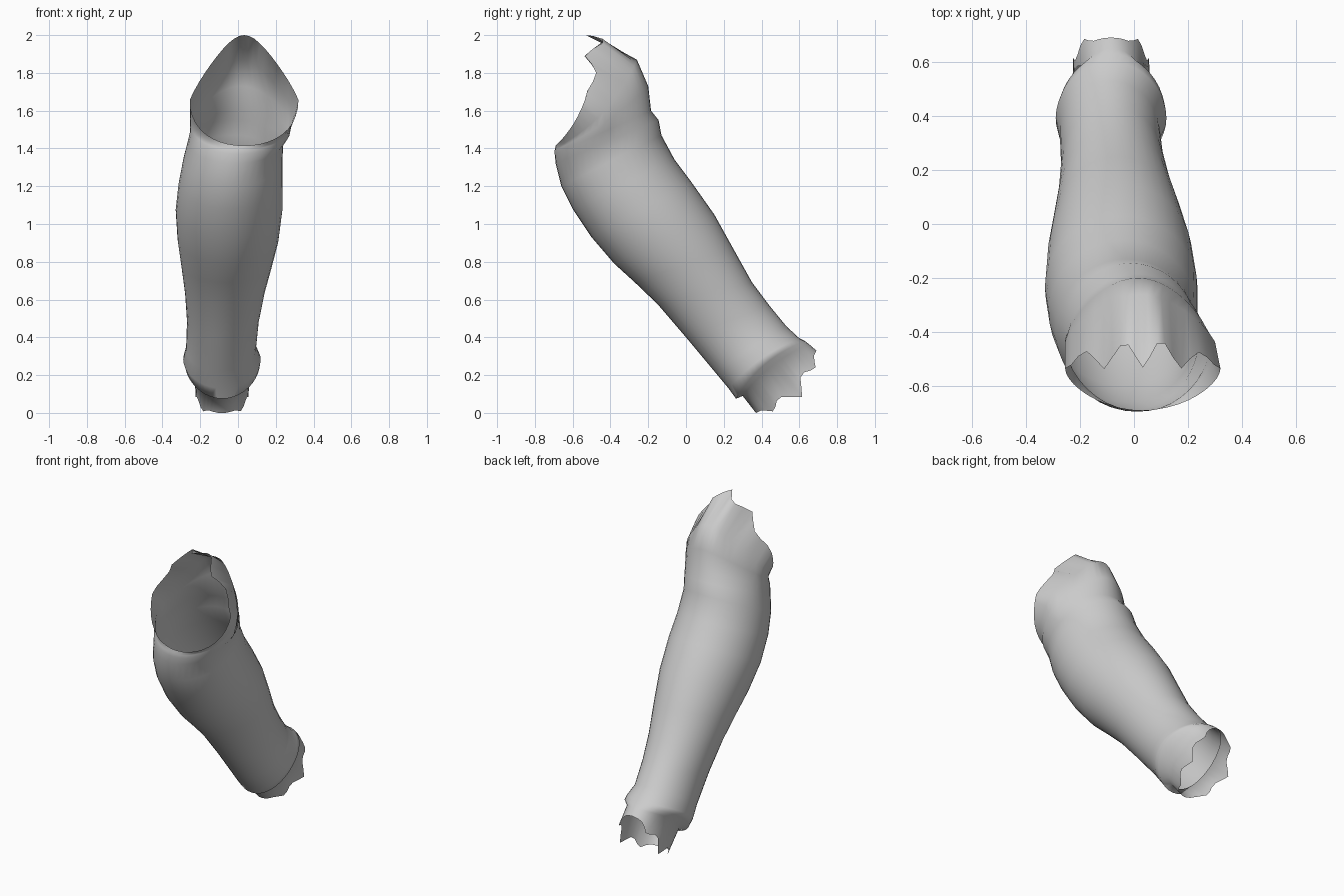
import bpy, math, random
from mathutils import Vector

if "Cube" in bpy.data.objects:
    bpy.data.objects.remove(bpy.data.objects["Cube"])

random.seed(4)
N = 40

# Cross-sections, hem to elbow: front (y, z), back (y, z), x min, x max,
# side bow along the limb, pointedness of the back half
SECTIONS = [
    (.37, .00, .69, .33, -.225, .055, .05, 0),
    (.30, .09, .65, .365, -.23, .065, -.02, 0),
    (.265, .075, .63, .38, -.28, .115, -.03, 0),
    (.225, .13, .60, .395, -.29, .12, -.02, 0),
    (.15, .22, .53, .46, -.275, .095, 0, 0),
    (0, .40, .44, .57, -.27, .11, 0, 0),
    (-.15, .575, .35, .69, -.28, .14, 0, 0),
    (-.27, .69, .25, .87, -.30, .18, 0, 0),
    (-.38, .79, .15, 1.05, -.32, .215, 0, 0),
    (-.50, .93, .03, 1.22, -.33, .235, 0, 0),
    (-.60, 1.08, -.06, 1.34, -.315, .235, 0, 0),
    (-.66, 1.20, -.13, 1.47, -.29, .235, 0, 0),
    (-.69, 1.32, -.145, 1.55, -.265, .24, 0, 0),
    (-.695, 1.37, -.185, 1.60, -.255, .275, 0, .12),
    (-.695, 1.39, -.20, 1.73, -.255, .285, .02, .28),
    (-.693, 1.40, -.26, 1.87, -.255, .30, .04, .42),
    (-.69, 1.415, -.48, 2.0, -.255, .32, .05, .42),
]


def ring(section):
    """Ellipse spanning the front and back points of a tilted section."""
    fy, fz, by, bz, x0, x1, bow, point = section
    pts = []
    for i in range(N):
        a = 2 * math.pi * i / N
        t = -math.cos(a)
        x = (x0 + x1) / 2 + (x1 - x0) / 2 * math.sin(a) * (1 - point * max(0, t))
        y = (fy + by) / 2 + (by - fy) / 2 * t + bow * (1 - t * t)
        z = (fz + bz) / 2 + (bz - fz) / 2 * t - bow * (1 - t * t)
        pts.append(Vector((x, y, z)))
    return pts


rings = [ring(s) for s in SECTIONS]

# Torn edges: teeth at the hem and around the upper back of the opening
TOOTH = [1, .2, -.6, -.6, .2]
for i in range(N):
    t = -math.cos(2 * math.pi * i / N)
    tooth = TOOTH[i % 5]
    rings[0][i] += Vector((0, .035, -.03)) * tooth * (1 - t * t)
    if t > .1:
        amount = tooth * random.uniform(.8, 1.1) * min(1, 1.5 * t)
        rings[-1][i] += Vector((0, -.06, 0)) * amount

# Sleeve surface
verts = [p for r in rings for p in r]
faces = [(k * N + i, k * N + (i + 1) % N, (k + 1) * N + (i + 1) % N, (k + 1) * N + i)
         for k in range(len(rings) - 1) for i in range(N)]
mesh = bpy.data.meshes.new("sleeve")
mesh.from_pydata(verts, [], faces)
sleeve = bpy.data.objects.new("sleeve", mesh)
bpy.context.collection.objects.link(sleeve)
bpy.context.view_layer.objects.active = sleeve
sleeve.select_set(True)
bpy.ops.object.shade_smooth_by_angle(angle=math.radians(75))
